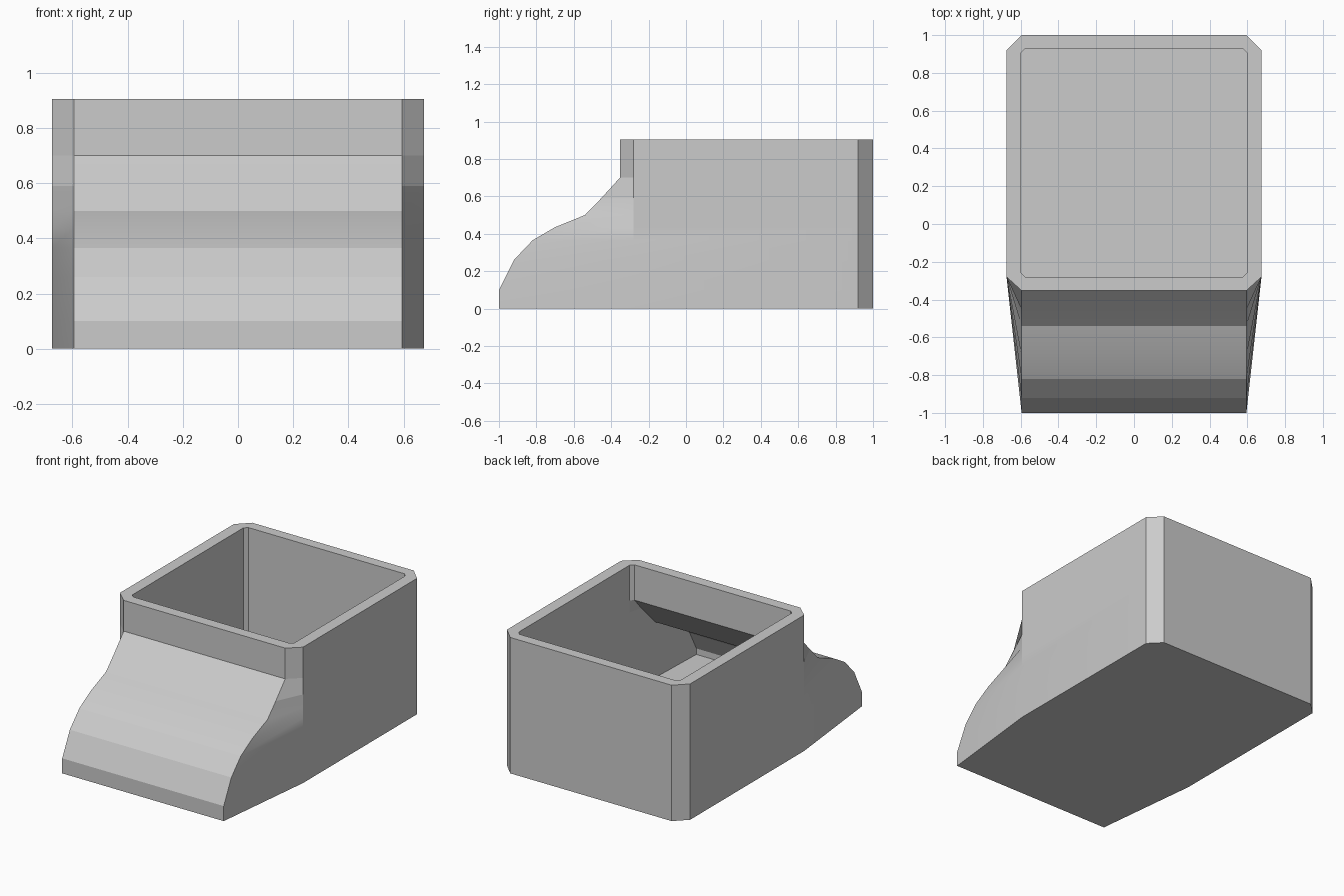
import bpy
import bmesh
import math

cube = bpy.data.objects.get("Cube")
if cube:
    bpy.data.objects.remove(cube, do_unlink=True)

# Single grey material
grey = bpy.data.materials.new("plain_grey")
grey.use_nodes = True
colour = (0.6, 0.6, 0.6, 1)
grey.diffuse_color = colour
grey.node_tree.nodes["Principled BSDF"].inputs["Base Color"].default_value = colour


def ring(bm, z, front, side_front, back, half, cut):
    """Box outline with chamfered corners and a movable front edge."""
    flat = half - cut
    right = [(flat, front), (half, side_front), (half, back - cut), (flat, back)]
    outline = right + [(-x, y) for x, y in reversed(right)]
    return [bm.verts.new((x, y, z)) for x, y in outline]


# Nose profiles as (height, front edge), outside going up and inside going down
outer = [(0, -1), (0.1, -1), (0.26, -0.92), (0.365, -0.82), (0.435, -0.70),
         (0.5, -0.54), (0.59, -0.453), (0.7, -0.353), (0.905, -0.353)]
inner = [(0.905, -0.28), (0.67, -0.28), (0.59, -0.35), (0.44, -0.5),
         (0.375, -0.67), (0.31, -0.78), (0.23, -0.86), (0.1, -0.93), (0.06, -0.93)]

# Loft the outer wall, the flat rim and the inner wall as one hollow shell
bm = bmesh.new()
rings = [ring(bm, z, y, -0.28, 1, 0.675, 0.08) for z, y in outer]
rings += [ring(bm, z, y, -0.26, 0.93, 0.597, 0.022) for z, y in inner]
for low, high in zip(rings, rings[1:]):
    for i in range(len(low)):
        j = (i + 1) % len(low)
        bm.faces.new((low[i], low[j], high[j], high[i]))

# Underside and inside floor
bm.faces.new(rings[0])
bm.faces.new(rings[-1])
bmesh.ops.recalc_face_normals(bm, faces=bm.faces)

mesh = bpy.data.meshes.new("open_box_with_nose")
bm.to_mesh(mesh)
bm.free()
mesh.materials.append(grey)
shell = bpy.data.objects.new("open_box_with_nose", mesh)
bpy.context.collection.objects.link(shell)

bpy.ops.object.select_all(action="DESELECT")
shell.select_set(True)
bpy.context.view_layer.objects.active = shell
bpy.ops.object.shade_smooth_by_angle(angle=math.radians(12))
